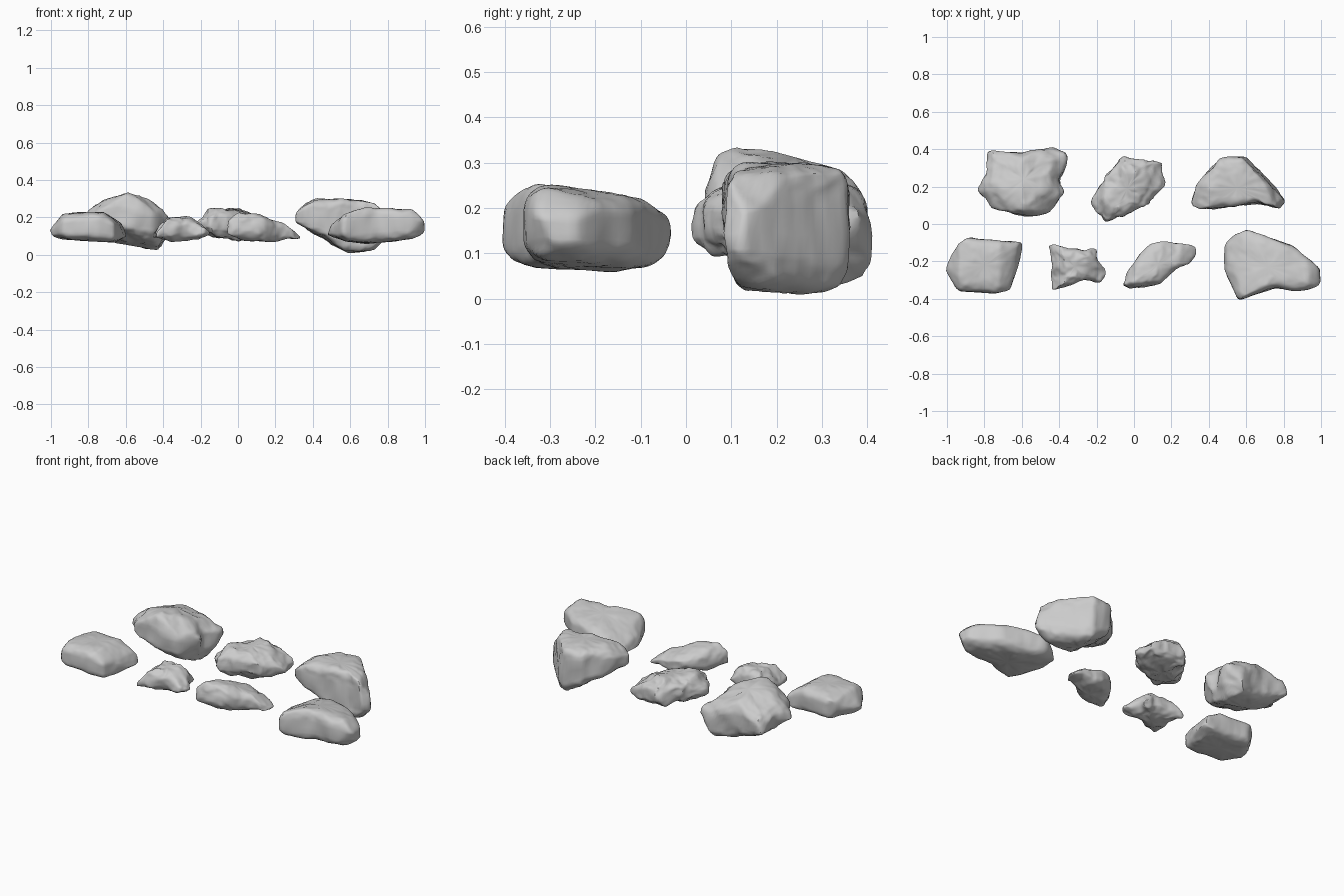
import bpy, math, random
from mathutils import Vector, noise

cube = bpy.data.objects.get("Cube")
if cube:
    bpy.data.objects.remove(cube, do_unlink=True)

stone = bpy.data.materials.new("grey stone")
stone.use_nodes = True
GREY = (0.6, 0.6, 0.6, 1)
stone.diffuse_color = GREY
stone.node_tree.nodes["Principled BSDF"].inputs["Base Color"].default_value = GREY

SIDES, RINGS = 80, 32


def resample(points, count):
    """Spread points evenly along a closed outline."""
    pts = [Vector(p) for p in points]
    edges = list(zip(pts, pts[1:] + pts[:1]))
    step = sum((b - a).length for a, b in edges) / count
    result, start, target = [], 0, 0
    for a, b in edges:
        length = (b - a).length
        while target < start + length and len(result) < count:
            result.append(a.lerp(b, (target - start) / length))
            target += step
        start += length
    # soften the corners a little
    return [(result[i - 1] + p * 2 + result[(i + 1) % count]) / 4
            for i, p in enumerate(result)]


def heights(profile, x):
    """Bottom and top height at x."""
    x = min(max(x, profile[0][0]), profile[-1][0])
    for (xa, lo_a, hi_a), (xb, lo_b, hi_b) in zip(profile, profile[1:]):
        if x <= xb:
            t = (x - xa) / (xb - xa)
            return lo_a + (lo_b - lo_a) * t, hi_a + (hi_b - hi_a) * t


def rock(name, outline, profile, square=0.55, rough=0.012, lean=0.0, tuck=0.0,
         cuts=7, seed=1):
    """Swell a plan outline between its lower and upper profile, then chip and roughen it.
    lean tilts the top towards the back, tuck lifts the front of the underside."""
    rng = random.Random(seed)
    plan = resample(outline, SIDES)
    centre = sum(plan, Vector((0, 0))) / SIDES

    def place(p, rise):
        lo, hi = heights(profile, p.x)
        mid = lo + (hi - lo) * 0.48
        z = mid + rise * (hi - mid if rise > 0 else mid - lo)
        back = p.y - centre.y
        z += lean * back * max(rise, 0) + tuck * max(-back, 0) * max(-rise, 0)
        return Vector((p.x, p.y, z))

    verts = [place(centre, -1)]
    for r in range(1, RINGS):
        angle = math.pi * (r / RINGS - 0.5)
        spread = math.cos(angle) ** square
        rise = math.copysign(abs(math.sin(angle)) ** square, angle)
        verts += [place(centre.lerp(p, spread), rise) for p in plan]
    verts.append(place(centre, 1))
    last = len(verts) - 1

    # chip off flat facets
    for _ in range(cuts):
        n = Vector((rng.uniform(-1, 1), rng.uniform(-1, 1), rng.uniform(-1, 1))).normalized()
        reach = [v.dot(n) for v in verts]
        limit = max(reach) - 0.045 * (max(reach) - min(reach))
        verts = [v - n * max(0, d - limit) * 0.85 for v, d in zip(verts, reach)]

    # roughen with broad lumps and fine creases
    shift = Vector((seed, seed * 2, 0))
    verts = [v + noise.noise_vector(v * 11 + shift) * rough
             + noise.noise_vector(v * 32 + shift) * rough * 0.45 for v in verts]

    # the outlines run clockwise, so each face is wound to point outward
    faces = []
    for s in range(SIDES):
        t = (s + 1) % SIDES
        faces.append((0, 1 + s, 1 + t))
        for r in range(RINGS - 2):
            a, b = 1 + r * SIDES, 1 + (r + 1) * SIDES
            faces.append((a + t, a + s, b + s, b + t))
        top = last - SIDES
        faces.append((last, top + t, top + s))

    mesh = bpy.data.meshes.new(name)
    mesh.from_pydata(verts, [], faces)
    mesh.materials.append(stone)
    obj = bpy.data.objects.new(name, mesh)
    bpy.context.collection.objects.link(obj)
    bpy.ops.object.select_all(action="DESELECT")
    obj.select_set(True)
    bpy.context.view_layer.objects.active = obj
    bpy.ops.object.shade_smooth_by_angle(angle=math.radians(40))


# front row
rock("front_block_rock",
     [(-1.01, -.24), (-.92, -.07), (-.59, -.1), (-.6, -.17), (-.66, -.35), (-.75, -.37),
      (-.94, -.36)],
     [(-1.01, .09, .13), (-.94, .08, .22), (-.72, .07, .23), (-.65, .06, .19), (-.58, .1, .14)],
     square=.5, rough=.006, cuts=5, seed=3)
rock("front_small_rock",
     [(-.45, -.11), (-.28, -.14), (-.2, -.13), (-.2, -.19), (-.15, -.23), (-.17, -.31),
      (-.28, -.3), (-.44, -.36)],
     [(-.45, .08, .12), (-.38, .08, .2), (-.25, .08, .2), (-.15, .09, .13)],
     square=.7, rough=.014, cuts=4, seed=5)
rock("front_sloping_rock",
     [(-.07, -.34), (-.03, -.24), (.08, -.11), (.16, -.09), (.33, -.12), (.33, -.2),
      (.22, -.24), (.14, -.32), (.03, -.34)],
     [(-.07, .1, .17), (0, .08, .22), (.15, .07, .2), (.25, .08, .17), (.33, .07, .12)],
     square=.65, rough=.01, lean=-.2, cuts=4, seed=8)
rock("front_large_rock",
     [(.46, -.2), (.49, -.08), (.6, -.03), (.84, -.11), (1, -.24), (1, -.33), (.87, -.36),
      (.75, -.34), (.56, -.41), (.52, -.33)],
     [(.46, .1, .14), (.58, .07, .22), (.7, .06, .25), (.93, .08, .235), (1, .1, .2)],
     square=.5, rough=.007, lean=-.15, cuts=5, seed=11)

# back row
rock("back_lumpy_rock",
     [(-.84, .18), (-.78, .27), (-.79, .39), (-.6, .38), (-.43, .41), (-.36, .38), (-.37, .3),
      (-.4, .23), (-.37, .16), (-.46, .06), (-.57, .04), (-.75, .08)],
     [(-.84, .15, .22), (-.78, .11, .26), (-.6, .05, .315), (-.43, .02, .27), (-.36, .08, .24)],
     square=.55, rough=.012, lean=-.25, tuck=.35, cuts=5, seed=14)
rock("back_rugged_rock",
     [(-.23, .1), (-.2, .2), (-.06, .36), (.04, .35), (.15, .32), (.16, .2), (.06, .1),
      (-.02, .06), (-.15, .01)],
     [(-.23, .12, .18), (-.16, .1, .24), (0, .08, .245), (.1, .08, .21), (.16, .1, .16)],
     square=.65, rough=.018, cuts=4, seed=17)
rock("back_wedge_rock",
     [(.3, .11), (.34, .22), (.46, .35), (.6, .36), (.69, .27), (.81, .12), (.78, .08),
      (.67, .11), (.5, .09), (.36, .08)],
     [(.3, .16, .23), (.35, .13, .285), (.45, .09, .3), (.58, .01, .295), (.73, .02, .28),
      (.81, .06, .24)],
     square=.38, rough=.01, tuck=.15, cuts=4, seed=20)
